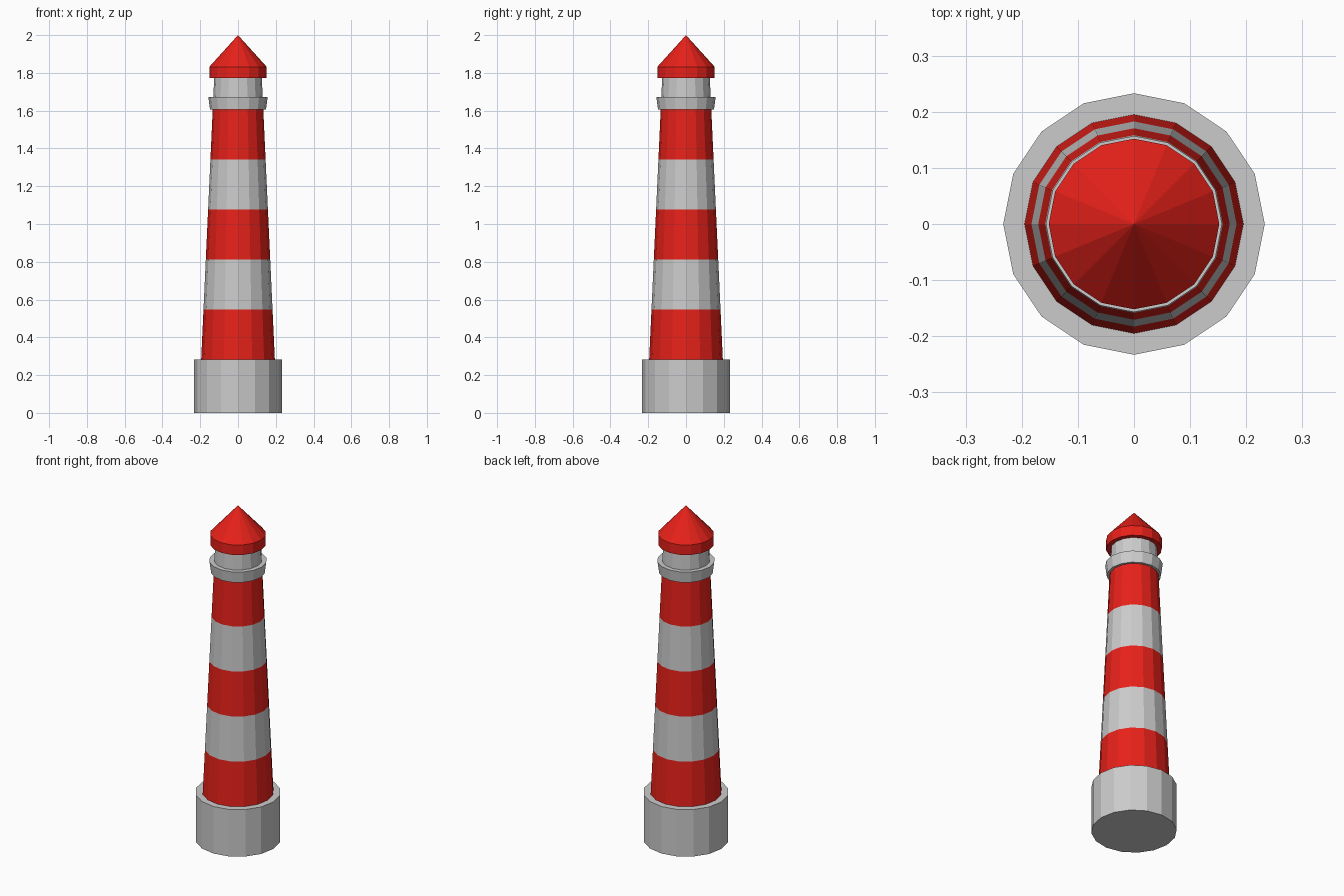
import bpy, bmesh
from math import cos, sin, pi

if "Cube" in bpy.data.objects:
    bpy.data.objects.remove(bpy.data.objects["Cube"])

SIDES = 16

red = bpy.data.materials.new("red_paint")
red.diffuse_color = (0.8, 0.015, 0.01, 1)
red.use_nodes = True
red.node_tree.nodes["Principled BSDF"].inputs["Base Color"].default_value = red.diffuse_color


def lathe(name, profile, material=None):
    """Flat-faced solid of revolution from (radius, z) points, bottom to top."""
    bm = bmesh.new()
    rings = []
    for r, z in profile:
        if r == 0:
            rings.append([bm.verts.new((0, 0, z))])
        else:
            rings.append([bm.verts.new((r * cos(2 * pi * i / SIDES), r * sin(2 * pi * i / SIDES), z))
                          for i in range(SIDES)])
    for low, high in zip(rings, rings[1:]):
        for i in range(SIDES):
            j = (i + 1) % SIDES
            if len(high) == 1:
                bm.faces.new((low[i], low[j], high[0]))
            else:
                bm.faces.new((low[i], low[j], high[j], high[i]))
    bm.faces.new(rings[0][::-1])
    if len(rings[-1]) > 1:
        bm.faces.new(rings[-1])
    mesh = bpy.data.meshes.new(name)
    bm.to_mesh(mesh)
    bm.free()
    obj = bpy.data.objects.new(name, mesh)
    bpy.context.collection.objects.link(obj)
    if material:
        mesh.materials.append(material)
    return obj


def tower_radius(z):
    return 0.195 - 0.0462 * (z - 0.282)


# Foundation
lathe("base", [(0.233, 0), (0.233, 0.282)])

# Five alternating tower bands on one continuous taper
Z0, Z1, BANDS = 0.282, 1.605, 5
step = (Z1 - Z0) / BANDS
for n in range(BANDS):
    a, b = Z0 + n * step, Z0 + (n + 1) * step
    lathe(f"tower_band_{n + 1}", [(tower_radius(a), a), (tower_radius(b), b)],
          red if n % 2 == 0 else None)

# Gallery, flaring slightly towards its top
lathe("gallery", [(0.148, 1.605), (0.157, 1.672)])

# Lantern room
lathe("lantern_room", [(tower_radius(1.672), 1.672), (tower_radius(1.775), 1.775)])

# Roof with a straight eave
lathe("roof", [(0.152, 1.772), (0.152, 1.832), (0, 2.0)], red)
